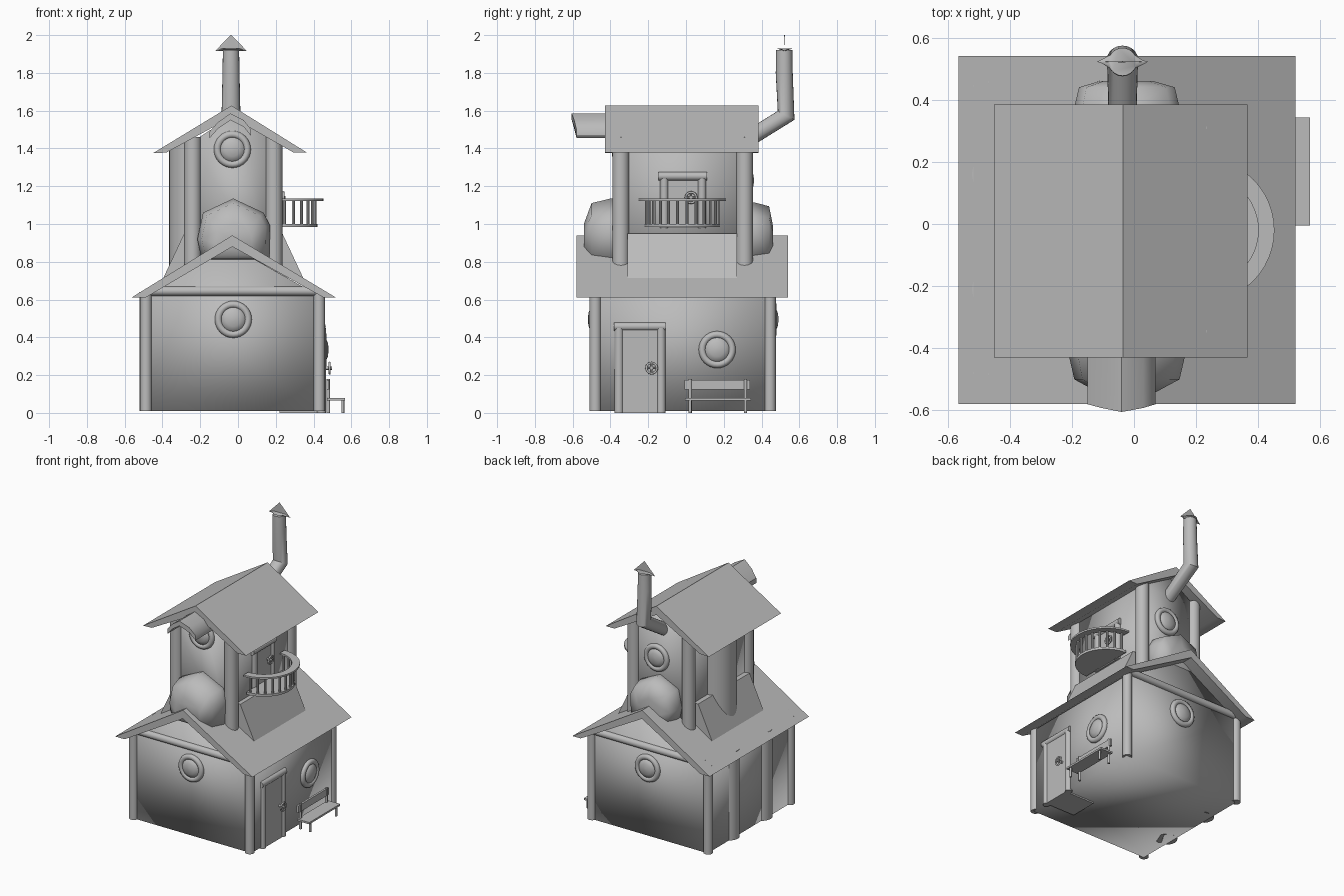
import bpy, bmesh, math
from mathutils import Vector

if "Cube" in bpy.data.objects:
    bpy.data.objects.remove(bpy.data.objects["Cube"])

grey = bpy.data.materials.new("plain grey")
grey.diffuse_color = (0.5, 0.5, 0.5, 1)
grey.use_nodes = True
grey.node_tree.nodes["Principled BSDF"].inputs["Base Color"].default_value = grey.diffuse_color


def finish(bm, name, shade="angle"):
    bmesh.ops.recalc_face_normals(bm, faces=bm.faces)
    me = bpy.data.meshes.new(name)
    bm.to_mesh(me)
    bm.free()
    me.materials.append(grey)
    ob = bpy.data.objects.new(name, me)
    bpy.context.collection.objects.link(ob)
    bpy.ops.object.select_all(action='DESELECT')
    ob.select_set(True)
    bpy.context.view_layer.objects.active = ob
    if shade == "full":
        bpy.ops.object.shade_smooth()
    elif shade == "angle":
        bpy.ops.object.shade_smooth_by_angle(angle=math.radians(40))
    return ob


def loft(name, rings, shade="angle", cap=True, close=False):
    """Skin matching rings of points."""
    bm = bmesh.new()
    vs = [[bm.verts.new(p) for p in r] for r in rings]
    n = len(vs[0])
    pairs = list(zip(vs, vs[1:])) + ([(vs[-1], vs[0])] if close else [])
    for a, b in pairs:
        for i in range(n):
            j = (i + 1) % n
            bm.faces.new((a[i], a[j], b[j], b[i]))
    if cap and not close:
        bm.faces.new(vs[0])
        bm.faces.new(vs[-1])
    return finish(bm, name, shade)


def extrude_y(name, profile, y0, y1, shade="angle"):
    return loft(name, [[(x, y, z) for x, z in profile] for y in (y0, y1)], shade)


def box(name, x0, x1, y0, y1, z0, z1):
    return extrude_y(name, [(x0, z0), (x1, z0), (x1, z1), (x0, z1)], y0, y1)


def tube(name, pts, radii, sides=20):
    """Round tube along points, mitred by averaged directions."""
    pts = [Vector(p) for p in pts]
    rings = []
    for i, p in enumerate(pts):
        a, b = pts[max(i - 1, 0)], pts[min(i + 1, len(pts) - 1)]
        d = ((p - a).normalized() + (b - p).normalized()).normalized()
        u = Vector((1, 0, 0)) if abs(d.x) < 0.9 else Vector((0, 1, 0))
        u = (u - d * u.dot(d)).normalized()
        v = d.cross(u)
        rings.append([p + (u * math.cos(t) + v * math.sin(t)) * radii[i]
                      for t in (2 * math.pi * k / sides for k in range(sides))])
    return loft(name, rings)


def rod(name, a, b, r, sides=16):
    return tube(name, [a, b], [r, r], sides)


def ring(name, c, n, R, r, seg=32):
    """Torus with centre c and axis n."""
    c, n = Vector(c), Vector(n)
    u = n.cross(Vector((0, 0, 1)))
    rings = []
    for k in range(seg):
        t = 2 * math.pi * k / seg
        d = u * math.cos(t) + Vector((0, 0, 1)) * math.sin(t)
        rings.append([c + d * (R + r * math.cos(s)) + n * r * math.sin(s)
                      for s in (2 * math.pi * m / 10 for m in range(10))])
    return loft(name, rings, close=True)


def round_window(name, c, n):
    ring(name + "_frame", c, n, 0.079, 0.019)
    c, n = Vector(c), Vector(n)
    tube(name + "_pane", [c - n * 0.02] + [c + n * 0.03 * math.sin(t) for t in (0, .5, 1, 1.45)],
         [0.07] + [0.07 * math.cos(t) for t in (0, .5, 1, 1.45)], 24)


def wheel_handle(name, x, y, z, R):
    ring(name + "_ring", (x, y, z), (1, 0, 0), R, 0.006, 20)
    rod(name + "_stem", (x - 0.04, y, z), (x + 0.012, y, z), 0.009)
    rod(name + "_spoke_a", (x, y - R, z), (x, y + R, z), 0.005, 8)
    rod(name + "_spoke_b", (x, y, z - R), (x, y, z + R), 0.005, 8)


# Lower storey: walls with gable, corner posts, side pillars, beams
extrude_y("lower_walls", [(-0.49, 0.01), (0.445, 0.01), (0.445, 0.61), (-0.03, 0.88), (-0.49, 0.61)],
          -0.485, 0.455, "full")
for x in (-0.487, 0.43):
    for y in (-0.48, 0.445):
        rod("lower_post", (x, y, 0.01), (x, y, 0.64), 0.031)
for y in (0.16, -0.21):
    rod("lower_side_pillar", (-0.452, y, 0.01), (-0.452, y, 0.64), 0.07)
for y in (-0.485, 0.455):
    rod("gable_beam", (-0.47, y, 0.645), (0.42, y, 0.645), 0.025)

# Lower roof
extrude_y("lower_roof", [(-0.565, 0.61), (-0.03, 0.94), (0.52, 0.61), (0.455, 0.61),
                         (-0.03, 0.88), (-0.49, 0.61)], -0.58, 0.54)

# Upper storey
extrude_y("upper_walls", [(-0.25, 0.7), (0.205, 0.7), (0.205, 1.43), (-0.035, 1.57), (-0.25, 1.43)],
          -0.36, 0.325, "full")
for x in (-0.24, 0.19):
    for y in (-0.345, 0.31):
        rod("upper_post", (x, y, 0.75), (x, y, 1.46), 0.045)
rod("upper_side_pillar", (-0.235, -0.015, 0.72), (-0.235, -0.015, 1.425), 0.13, 28)
extrude_y("sloped_skirt", [(-0.285, 0.95), (0.235, 0.95), (0.345, 0.715), (-0.395, 0.715)], -0.31, 0.27)

# Upper roof
extrude_y("upper_roof", [(-0.45, 1.375), (-0.035, 1.627), (0.365, 1.378), (0.295, 1.378),
                         (-0.035, 1.565), (-0.38, 1.378)], -0.43, 0.385)

# Arched hood over the front attic window
top = [(-0.15, 1.49), (-0.105, 1.54), (-0.04, 1.585), (0.03, 1.55), (0.07, 1.5)]
prof = top + [(x, z - 0.035) for x, z in reversed(top)]
tip = [0, 0.012, 0.025, 0.012, 0]
loft("window_hood", [[(x, -0.38, z) for x, z in prof],
                     [(x, -0.58 - t, z) for (x, z), t in zip(prof, tip + tip)]])

# Rounded bays front and back
bay = [(-0.19, 0.80), (-0.215, 0.92), (-0.185, 1.06), (-0.025, 1.135),
       (0.135, 1.06), (0.17, 0.99), (0.165, 0.80)]


def bay_ring(y, k, dz=0):
    return [(-0.025 + (x + 0.025) * k, y, 0.93 + (z - 0.93) * k + dz) for x, z in bay]


loft("front_bay", [bay_ring(-0.3, 1), bay_ring(-0.40, 1), bay_ring(-0.50, 0.88),
                   bay_ring(-0.54, 0.5, -0.03)], "full")
loft("back_bay", [bay_ring(0.27, 0.9), bay_ring(0.36, 0.9), bay_ring(0.44, 0.8),
                  bay_ring(0.46, 0.45, -0.03)], "full")

# Round windows
round_window("front_lower_window", (-0.025, -0.49, 0.495), (0, -1, 0))
round_window("back_lower_window", (-0.02, 0.46, 0.495), (0, 1, 0))
round_window("front_attic_window", (-0.03, -0.365, 1.395), (0, -1, 0))
round_window("back_upper_window", (0.0, 0.33, 1.23), (0, 1, 0))
round_window("side_window", (0.45, 0.165, 0.335), (1, 0, 0))

# Ground floor door
box("front_door", 0.22, 0.455, -0.345, -0.145, 0, 0.45)
for y in (-0.355, -0.132):
    rod("door_jamb", (0.442, y, 0), (0.442, y, 0.45), 0.024)
rod("door_lintel", (0.442, -0.382, 0.457), (0.442, -0.108, 0.457), 0.023)
wheel_handle("door_handle", 0.485, -0.182, 0.237, 0.028)

# Balcony door
box("balcony_door", 0.15, 0.215, -0.11, 0.08, 0.98, 1.24)
for y in (-0.115, 0.085):
    rod("balcony_jamb", (0.207, y, 0.98), (0.207, y, 1.24), 0.022)
rod("balcony_lintel", (0.207, -0.145, 1.253), (0.207, 0.112, 1.253), 0.023)
wheel_handle("balcony_handle", 0.24, 0.027, 1.14, 0.028)

# Balcony floor, rail and balusters
cx, cy, N = 0.22, -0.02, 24


def arc(r, z):
    return [(cx + r * math.sin(math.pi * k / N), cy - r * math.cos(math.pi * k / N), z)
            for k in range(N + 1)]


loft("balcony_floor", [arc(0.2, 0.983), arc(0.2, 1.0)])
loft("balcony_rail", [list(q) for q in zip(arc(0.232, 1.122), arc(0.232, 1.134),
                                           arc(0.18, 1.134), arc(0.18, 1.122))])
for x, y, _ in arc(0.19, 0)[1:N:2]:
    rod("baluster", (x, y, 0.99), (x, y, 1.125), 0.008, 8)

# Bench
box("bench_seat", 0.47, 0.567, -0.005, 0.343, 0.065, 0.078)
box("bench_back", 0.468, 0.483, -0.008, 0.338, 0.125, 0.175)
for y in (0.022, 0.315):
    rod("bench_front_leg", (0.555, y, 0), (0.555, y, 0.068), 0.008, 10)
    rod("bench_back_leg", (0.478, y, 0), (0.478, y, 0.18), 0.009, 10)

# Bent chimney pipe with conical cap
tube("chimney_pipe", [(-0.037, 0.28, 1.42), (-0.037, 0.53, 1.575), (-0.037, 0.52, 1.8), (-0.037, 0.52, 1.92)],
     [0.043, 0.05, 0.045, 0.043])
tube("chimney_cap", [(-0.037, 0.522, 1.93), (-0.037, 0.522, 1.915), (-0.037, 0.522, 2.0)],
     [0.045, 0.085, 0.002], 24)
